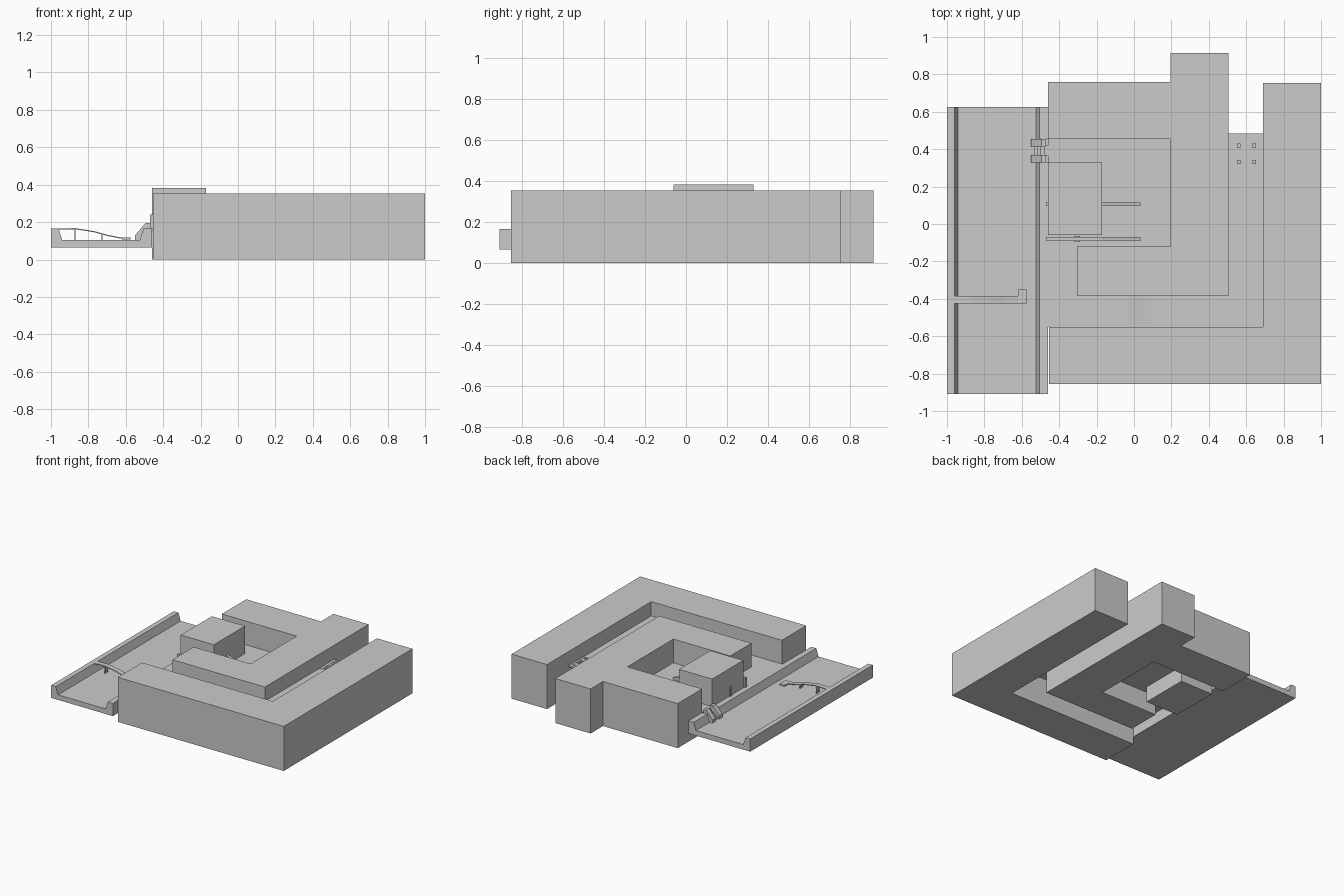
import bpy, bmesh
from mathutils import Vector

cube = bpy.data.objects.get("Cube")
if cube:
    bpy.data.objects.remove(cube, do_unlink=True)

grey = bpy.data.materials.new("plain grey")
grey.use_nodes = True
grey.diffuse_color = (0.6, 0.6, 0.6, 1)
grey.node_tree.nodes["Principled BSDF"].inputs["Base Color"].default_value = (0.6, 0.6, 0.6, 1)


def prism(name, outline, depth):
    """Extrude a closed 3D outline along a depth vector."""
    bm = bmesh.new()
    face = bm.faces.new([bm.verts.new(p) for p in outline])
    new = bmesh.ops.extrude_face_region(bm, geom=[face])["geom"]
    moved = [v for v in new if isinstance(v, bmesh.types.BMVert)]
    bmesh.ops.translate(bm, verts=moved, vec=Vector(depth))
    bmesh.ops.recalc_face_normals(bm, faces=bm.faces)
    mesh = bpy.data.meshes.new(name)
    bm.to_mesh(mesh)
    bm.free()
    mesh.materials.append(grey)
    obj = bpy.data.objects.new(name, mesh)
    bpy.context.collection.objects.link(obj)
    return obj


def plan(name, outline, z0, z1):
    return prism(name, [(x, y, z0) for x, y in outline], (0, 0, z1 - z0))


def side(name, profile, y0, y1):
    return prism(name, [(x, y0, z) for x, z in profile], (0, y1 - y0, 0))


def box(name, x0, x1, y0, y1, z0, z1):
    return plan(name, [(x0, y0), (x1, y0), (x1, y1), (x0, y1)], z0, z1)


ROOF, GROUND, UPPER, BED = 0.353, 0.165, 0.24, 0.105

# Buildings
plan("outer_wing", [(-0.455, -0.855), (1, -0.855), (1, 0.755), (0.69, 0.755),
                    (0.69, -0.55), (-0.455, -0.55)], 0, ROOF)
plan("inner_wing", [(-0.305, -0.385), (0.505, -0.385), (0.505, 0.915), (0.195, 0.915),
                    (0.195, 0.76), (-0.46, 0.76), (-0.46, 0.455), (0.195, 0.455),
                    (0.195, -0.12), (-0.305, -0.12)], 0, ROOF)
box("court_block", -0.46, -0.17, -0.06, 0.33, 0.03, 0.383)

# Court ground, ramp and raised walkway
plan("court_ground", [(-0.46, -0.55), (-0.035, -0.55), (-0.035, -0.2), (0.2, -0.2),
                      (0.2, 0.46), (-0.46, 0.46)], GROUND - 0.01, GROUND)
side("ramp", [(-0.035, GROUND), (0.09, UPPER), (0.09, UPPER - 0.01),
              (-0.035, GROUND - 0.01)], -0.55, -0.385)
plan("raised_walkway", [(0.09, -0.55), (0.69, -0.55), (0.69, 0.3), (0.505, 0.3),
                        (0.505, -0.385), (0.09, -0.385)], UPPER - 0.01, UPPER)
box("end_deck", 0.505, 0.69, 0.3, 0.485, UPPER - 0.01, UPPER + 0.002)

# Square panels on the end deck
for i, x in enumerate((0.53, 0.613)):
    for j, y in enumerate((0.312, 0.4)):
        box("deck_panel", x, x + 0.057, y, y + 0.062, UPPER, UPPER + 0.008)
        box("deck_block", x + 0.02, x + 0.04, y + 0.01, y + 0.03, UPPER, UPPER + 0.018)

# Low walls passing under the court block
for y in (-0.09, 0.095):
    side("low_wall", [(-0.47, GROUND), (0.035, GROUND), (0.035, GROUND + 0.015),
                      (-0.17, UPPER), (-0.47, UPPER)], y, y + 0.02)
box("wall_post", -0.32, -0.29, -0.095, -0.065, GROUND, 0.22)

# Channel with a bank on each side and an opening in the inner bank
box("channel_bed", -1, -0.46, -0.91, 0.625, 0.065, BED)
side("outer_bank", [(-1, BED), (-0.94, BED), (-0.96, GROUND), (-1, GROUND)], -0.91, 0.625)
for y0, y1 in ((-0.91, 0.33), (0.455, 0.625)):
    side("inner_bank", [(-0.525, BED), (-0.46, BED), (-0.46, GROUND), (-0.505, GROUND)], y0, y1)

# Steps through the opening, flanked by sloping cheek walls
for i in range(4):
    box("bank_step", -0.535 + i * 0.018, -0.46, 0.365, 0.42, BED, BED + 0.015 * (i + 1))
for y in (0.33, 0.415):
    side("cheek_wall", [(-0.55, BED), (-0.47, BED), (-0.47, GROUND + 0.03),
                        (-0.495, GROUND + 0.03), (-0.55, BED + 0.025)], y, y + 0.04)

# Sloping jetty on thin posts
path = [(-0.96, 0.165), (-0.87, 0.168), (-0.77, 0.152), (-0.69, 0.13), (-0.62, 0.117), (-0.575, 0.115)]
under = [(x, z - 0.006) for x, z in reversed(path)]
side("jetty", path + under, -0.425, -0.385)
box("jetty_end", -0.62, -0.575, -0.425, -0.35, 0.107, 0.117)
for x, top in ((-0.875, 0.165), (-0.73, 0.14)):
    for y in (-0.42, -0.395):
        box("jetty_post", x, x + 0.006, y, y + 0.006, BED, top)
